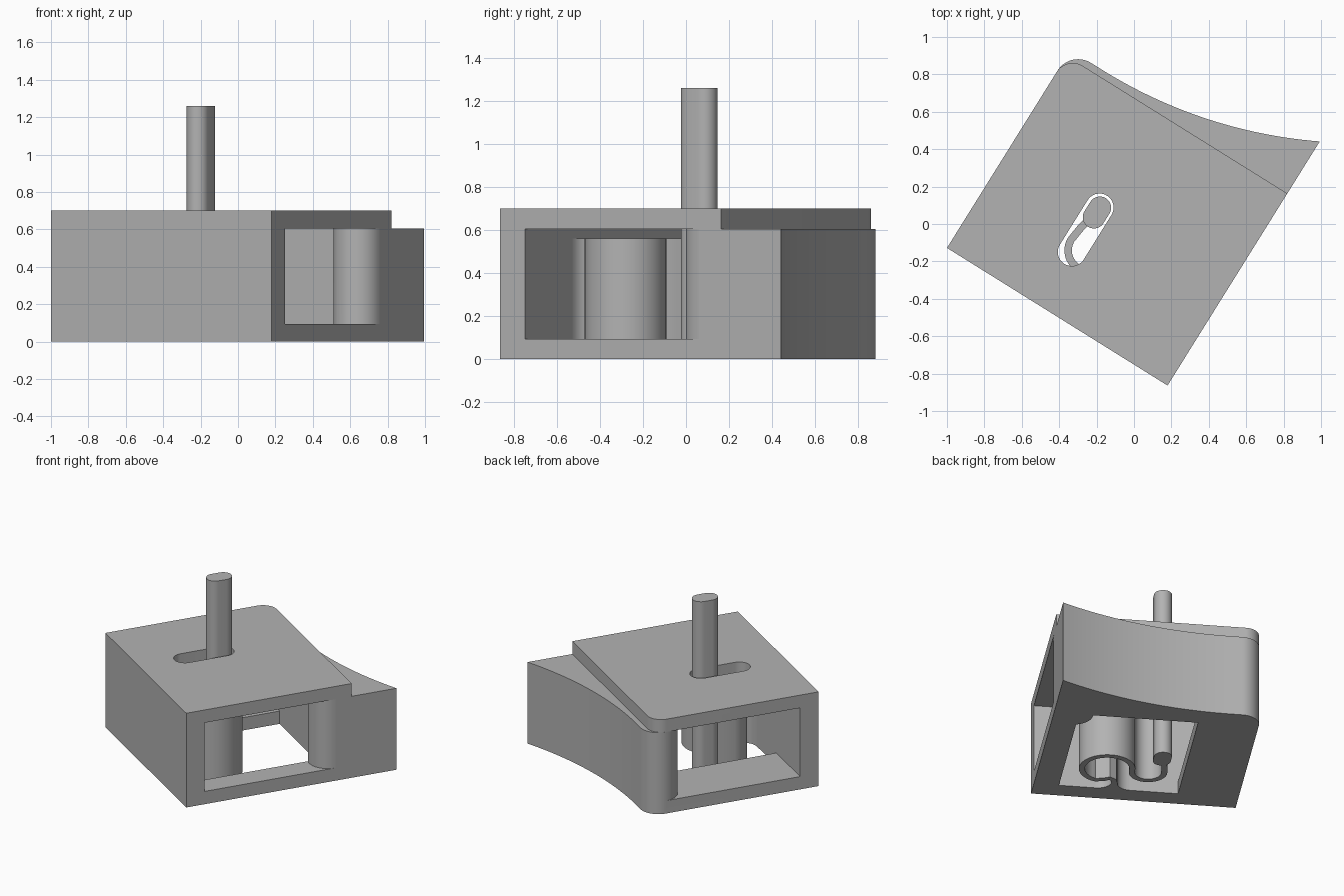
import bpy, bmesh, math
from math import sin, cos, radians, pi
from mathutils import Vector

if "Cube" in bpy.data.objects:
    bpy.data.objects.remove(bpy.data.objects["Cube"], do_unlink=True)

grey = bpy.data.materials.new("plain_grey")
grey.use_nodes = True
tone = (0.45, 0.45, 0.45, 1)
grey.diffuse_color = tone
grey.node_tree.nodes["Principled BSDF"].inputs["Base Color"].default_value = tone

# The block is turned about z: u runs along its front, v towards its back
CORNER = Vector((-1, -0.128))
TURN = radians(-31.95)
WIDTH, WALL, BODY_H, TOP_H = 1.39, 0.135, 0.605, 0.70


def place(u, v):
    return (CORNER.x + u * cos(TURN) - v * sin(TURN),
            CORNER.y + u * sin(TURN) + v * cos(TURN))


def arc(u, v, r, start, end, steps=20):
    angles = [radians(start + (end - start) * i / steps) for i in range(steps + 1)]
    return [(u + r * cos(a), v + r * sin(a)) for a in angles]


def prism(name, outline, z0, z1):
    """Upright solid over an outline given in block coordinates."""
    bm = bmesh.new()
    face = bm.faces.new([bm.verts.new((*place(u, v), z0)) for u, v in outline])
    top = bmesh.ops.extrude_face_region(bm, geom=[face])["geom"]
    bmesh.ops.translate(bm, vec=(0, 0, z1 - z0),
                        verts=[g for g in top if isinstance(g, bmesh.types.BMVert)])
    bmesh.ops.recalc_face_normals(bm, faces=bm.faces)
    mesh = bpy.data.meshes.new(name)
    bm.to_mesh(mesh)
    bm.free()
    mesh.materials.append(grey)
    ob = bpy.data.objects.new(name, mesh)
    bpy.context.collection.objects.link(ob)
    return ob


def combine(target, other, operation):
    mod = target.modifiers.new(operation, "BOOLEAN")
    mod.operation, mod.object, mod.solver = operation, other, "EXACT"
    bpy.context.view_layer.objects.active = target
    bpy.ops.object.modifier_apply(modifier=mod.name)
    bpy.data.objects.remove(other, do_unlink=True)


def capsule(u, v0, v1, r):
    return arc(u, v0, r, 180, 360) + arc(u, v1, r, 0, 180)


# Housing with a hollow-curved back and one rounded corner
SWEEP, LOW_U, LOW_V = 2.58, 0.2, 1.247
back = [(u, LOW_V + SWEEP - math.sqrt(SWEEP ** 2 - (u - LOW_U) ** 2))
        for u in [WIDTH - (WIDTH - LOW_U) * i / 32 for i in range(33)]]
housing = prism("housing", [(0, 0), (WIDTH, 0)] + back + arc(0.13, 1.117, 0.13, 90, 180),
                0, BODY_H)

# Side-to-side opening, its back wall ending in two round lobes
right_lobe = (1.257, 1.09, 0.133)
back_in = 1.10
opening = ([(-0.1, WALL), (1.5, WALL), (1.5, 1.09)] + arc(*right_lobe, 0, -180)
           + [(1.124, back_in), (0.26, back_in)] + arc(0.13, 1.117, 0.13, -8, -180)
           + [(-0.1, 1.117)])
combine(housing, prism("opening_cutter", opening, 0.095, 0.8), "DIFFERENCE")

# Hole through the floor
hole = [(0.41, WALL), (1.22, WALL)] + arc(*right_lobe, -106, -180) + [(1.124, back_in), (0.41, back_in)]
combine(housing, prism("floor_cutter", hole, -0.1, 0.2), "DIFFERENCE")

# Top plate with its slot
plate = prism("top_plate", [(0, 0), (WIDTH, 0), (WIDTH, 1.21)] + arc(0.1, 1.11, 0.1, 90, 180),
              BODY_H, TOP_H)
combine(plate, prism("slot_cutter", capsule(0.578, 0.335, 0.615, 0.075), 0.5, 0.8), "DIFFERENCE")
combine(housing, plate, "UNION")

# Springy strip: front post, large loop, small hook
path = ([(0.845, 0.12), (0.85, 0.2), (0.865, 0.255), (0.895, 0.275), (0.93, 0.255)]
        + arc(0.93, 0.40, 0.17, -70, 180, 40)
        + arc(0.65, 0.39, 0.11, 0, -180, 28) + [(0.55, 0.47), (0.57, 0.56)])
left, right = [], []
for i, p in enumerate(path):
    d = Vector(path[min(i + 1, len(path) - 1)]) - Vector(path[max(i - 1, 0)])
    n = Vector((-d.y, d.x)).normalized() * 0.02
    left.append(tuple(Vector(p) + n))
    right.append(tuple(Vector(p) - n))
spring = prism("spring_strip", left + right[::-1], 0, 0.56)

# Flared foot where the strip meets the front wall
foot = prism("spring_foot", [(0.74, 0.125), (0.97, 0.125)] + arc(0.97, 0.235, 0.1, -90, -180, 10)
             + arc(0.74, 0.235, 0.1, 0, -90, 10), 0, 0.56)

# Upright pin through the slot
pin = prism("pin", capsule(0.58, 0.555, 0.615, 0.06), 0, 1.26)

for ob in (housing, spring, foot, pin):
    bpy.ops.object.select_all(action="DESELECT")
    ob.select_set(True)
    bpy.context.view_layer.objects.active = ob
    bpy.ops.object.shade_smooth_by_angle(angle=radians(30))
